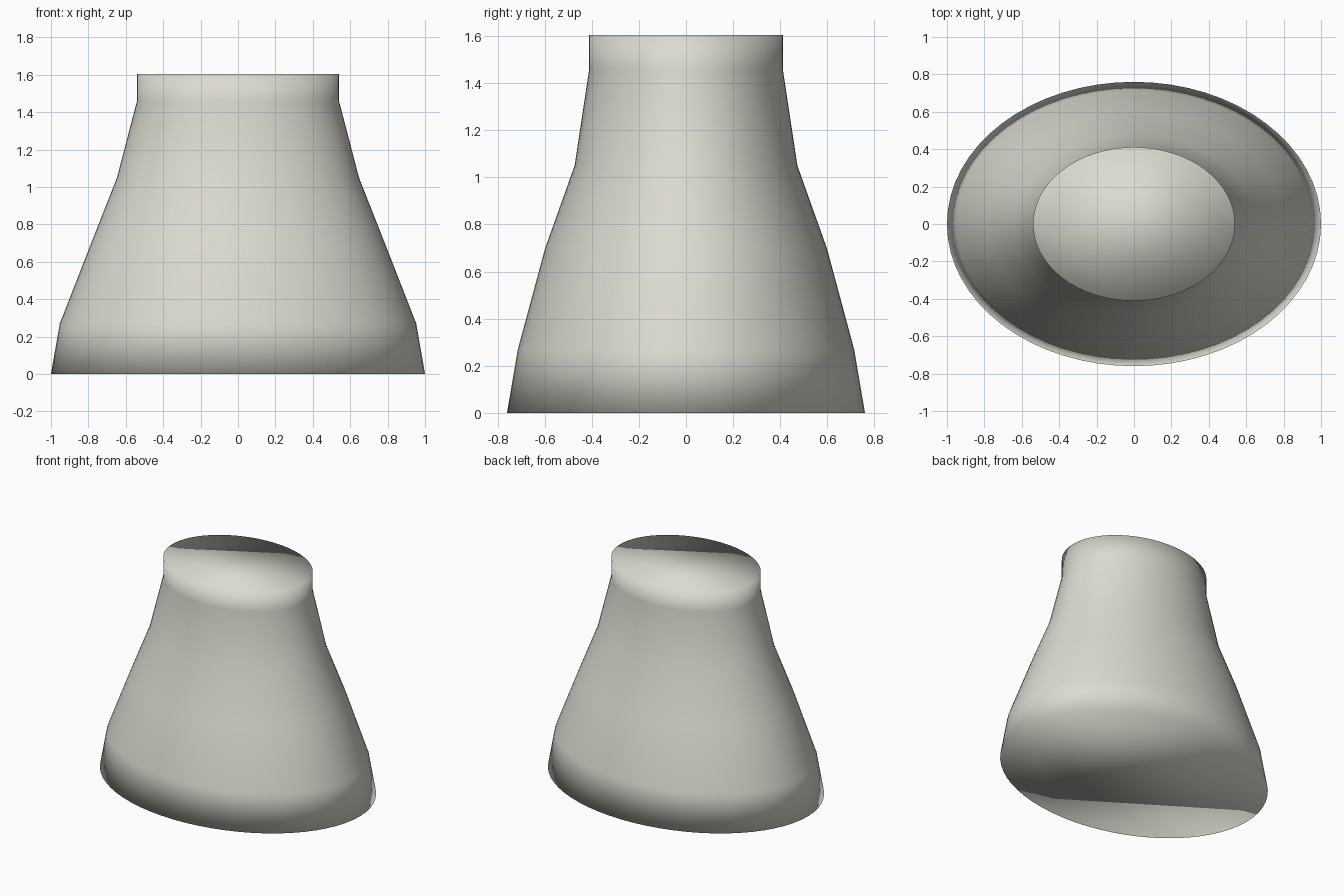
import bpy, bmesh, math

if "Cube" in bpy.data.objects:
    bpy.data.objects.remove(bpy.data.objects["Cube"])

SIDES = 64
# Elliptical sections from base to neck: height, half width, half depth
SECTIONS = [
    (0.00, 1.00, 0.76),
    (0.27, 0.953, 0.714),
    (0.70, 0.785, 0.598),
    (1.05, 0.647, 0.473),
    (1.46, 0.54, 0.411),
    (1.605, 0.54, 0.411),
]

mat = bpy.data.materials.new("warm_light_grey")
mat.diffuse_color = (0.72, 0.71, 0.64, 1)
mat.use_nodes = True
mat.node_tree.nodes["Principled BSDF"].inputs["Base Color"].default_value = mat.diffuse_color

bm = bmesh.new()


def ellipse_ring(z, rx, ry):
    angles = [2 * math.pi * i / SIDES for i in range(SIDES)]
    return [bm.verts.new((rx * math.cos(a), ry * math.sin(a), z)) for a in angles]


# Tapered body wall
rings = [ellipse_ring(*s) for s in SECTIONS]
for low, high in zip(rings, rings[1:]):
    for i in range(SIDES):
        j = (i + 1) % SIDES
        bm.faces.new((low[i], low[j], high[j], high[i]))

# Flat base and top, blended softly into the wall
bm.faces.new(rings[0][::-1])
bm.faces.new(rings[-1])
for face in bm.faces:
    face.smooth = True

mesh = bpy.data.meshes.new("tapered_body")
bm.to_mesh(mesh)
bm.free()
mesh.materials.append(mat)
body = bpy.data.objects.new("tapered_body", mesh)
bpy.context.collection.objects.link(body)
